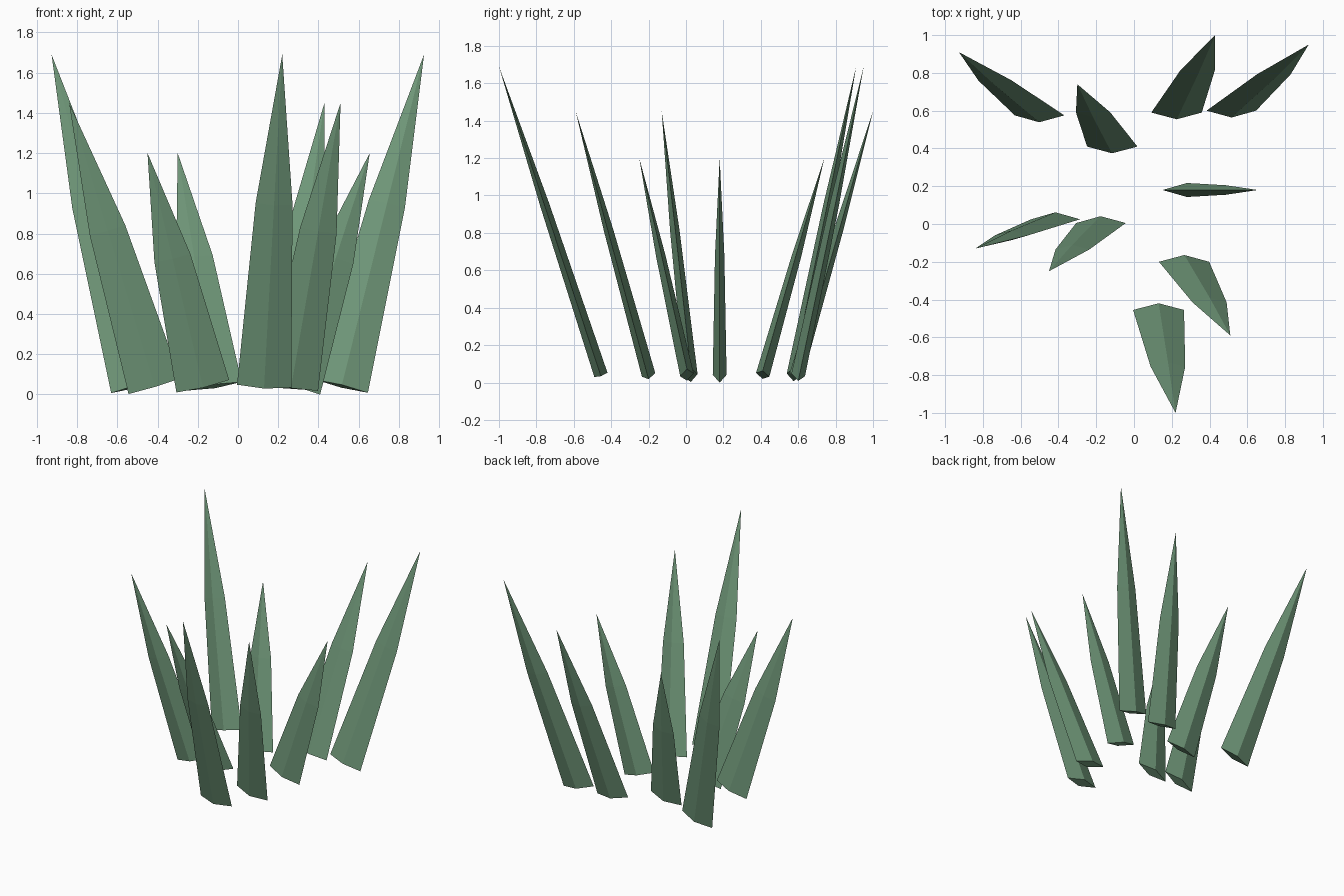
import bpy
import bmesh
from mathutils import Vector

cube = bpy.data.objects.get("Cube")
if cube:
    bpy.data.objects.remove(cube, do_unlink=True)

# Leaf colour
green = bpy.data.materials.new("leaf_green")
green.use_nodes = True
colour = (0.16, 0.31, 0.19, 1)
green.diffuse_color = colour
green.node_tree.nodes["Principled BSDF"].inputs["Base Color"].default_value = colour

HALF_WIDTH, HALF_THICK = 0.135, 0.037
BASE_Z = 0.041
MID_POS, MID_SCALE = 0.55, 0.68
TALL, MEDIUM, SHORT = 1.69, 1.45, 1.20


def make_blade(name, base_xy, tip_xy, height):
    """Straight leaf with a flat diamond section that narrows to a point."""
    base = Vector((*base_xy, BASE_Z))
    tip = Vector((*tip_xy, height))
    axis = tip - base
    wide = Vector((axis.z, 0, -axis.x)).normalized()
    thick = axis.cross(wide).normalized()

    bm = bmesh.new()

    def ring(position, scale):
        centre = base + axis * position
        w, t = wide * HALF_WIDTH * scale, thick * HALF_THICK * scale
        return [bm.verts.new(centre + d) for d in (w, t, -w, -t)]

    low, mid = ring(0, 1), ring(MID_POS, MID_SCALE)
    point = bm.verts.new(tip)
    bm.faces.new(low[::-1])
    for i in range(4):
        j = (i + 1) % 4
        bm.faces.new((low[i], low[j], mid[j], mid[i]))
        bm.faces.new((mid[i], mid[j], point))
    bmesh.ops.recalc_face_normals(bm, faces=bm.faces)

    mesh = bpy.data.meshes.new(name)
    bm.to_mesh(mesh)
    bm.free()
    mesh.materials.append(green)
    bpy.context.collection.objects.link(bpy.data.objects.new(name, mesh))


# Blades fanned outwards: base centre, tip, tip height
blades = {
    "back_right_outer_blade": ((-0.50, 0.575), (-0.927, 0.91), TALL),
    "back_right_inner_blade": ((-0.115, 0.41), (-0.30, 0.74), SHORT),
    "back_left_inner_blade": ((0.225, 0.59), (0.43, 1.00), MEDIUM),
    "back_left_outer_blade": ((0.515, 0.60), (0.925, 0.95), TALL),
    "left_blade": ((0.28, 0.18), (0.655, 0.18), SHORT),
    "right_outer_blade": ((-0.415, 0.025), (-0.84, -0.13), MEDIUM),
    "right_inner_blade": ((-0.175, 0.005), (-0.45, -0.25), SHORT),
    "front_left_blade": ((0.265, -0.20), (0.51, -0.59), MEDIUM),
    "front_blade": ((0.13, -0.455), (0.22, -1.00), TALL),
}
for name, (base_xy, tip_xy, height) in blades.items():
    make_blade(name, base_xy, tip_xy, height)
